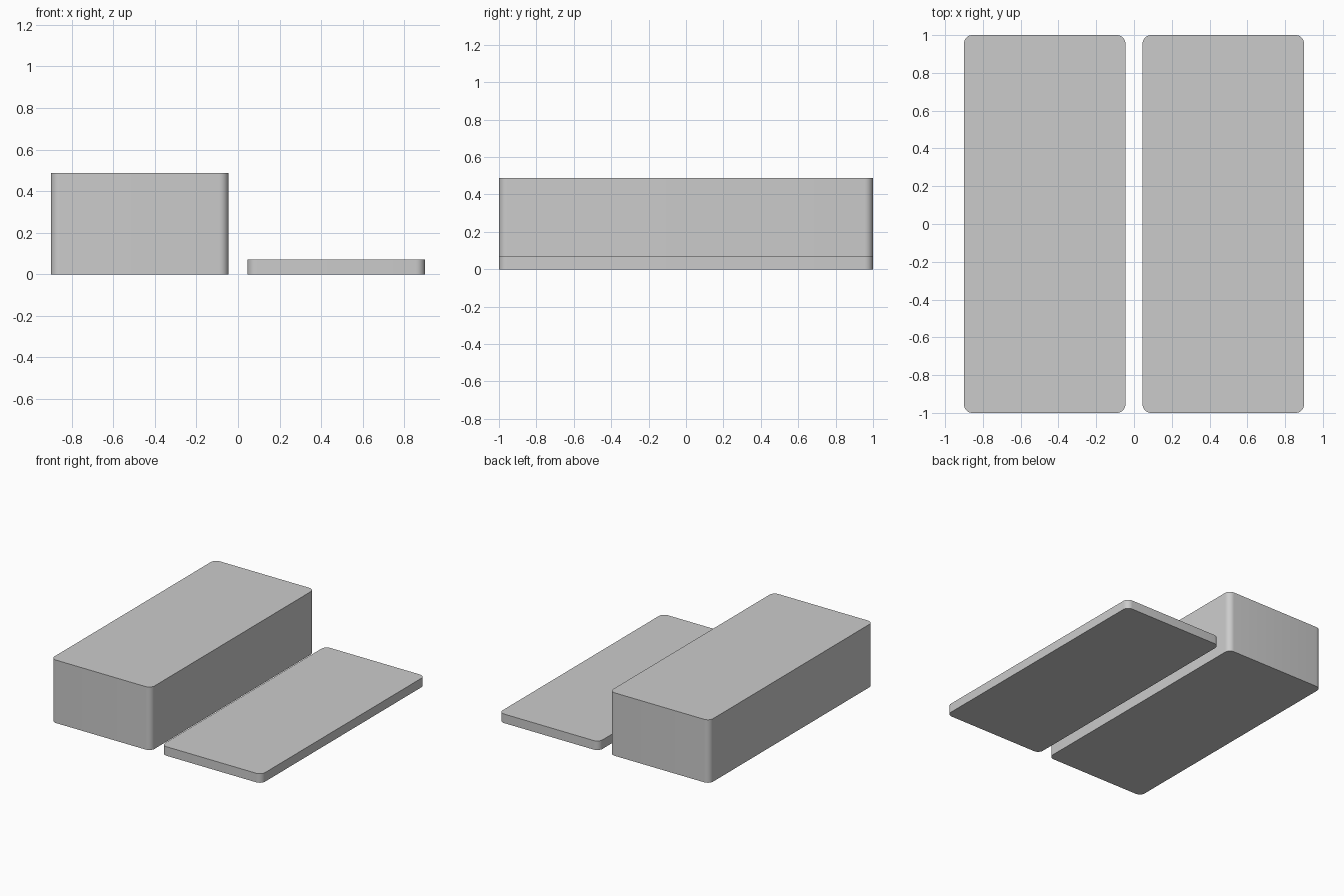
import bpy
import bmesh
import math

if "Cube" in bpy.data.objects:
    bpy.data.objects.remove(bpy.data.objects["Cube"])

grey = bpy.data.materials.new("light_grey")
grey.diffuse_color = (0.6, 0.6, 0.6, 1)
grey.use_nodes = True
grey.node_tree.nodes["Principled BSDF"].inputs["Base Color"].default_value = grey.diffuse_color


def rounded_slab(name, x, width, length, height, radius=0.045, steps=8):
    """Upright block with rounded vertical corners, standing on the ground."""
    bm = bmesh.new()
    outline = []
    for i, (sx, sy) in enumerate([(1, 1), (-1, 1), (-1, -1), (1, -1)]):
        cx, cy = sx * (width / 2 - radius), sy * (length / 2 - radius)
        for k in range(steps + 1):
            a = math.pi / 2 * (i + k / steps)
            outline.append(bm.verts.new((cx + radius * math.cos(a),
                                         cy + radius * math.sin(a), 0)))
    base = bm.faces.new(outline)
    top = bmesh.ops.extrude_face_region(bm, geom=[base], use_keep_orig=True)
    bmesh.ops.translate(bm, vec=(0, 0, height),
                        verts=[v for v in top["geom"] if isinstance(v, bmesh.types.BMVert)])
    bmesh.ops.recalc_face_normals(bm, faces=bm.faces)
    mesh = bpy.data.meshes.new(name)
    bm.to_mesh(mesh)
    bm.free()
    mesh.materials.append(grey)
    obj = bpy.data.objects.new(name, mesh)
    obj.location.x = x
    bpy.context.collection.objects.link(obj)
    bpy.ops.object.select_all(action='DESELECT')
    obj.select_set(True)
    bpy.context.view_layer.objects.active = obj
    bpy.ops.object.shade_smooth_by_angle(angle=math.radians(30))
    return obj


# Tall box body on the left, thin lid lying beside it on the right
rounded_slab("box_body", -0.473, 0.855, 2.0, 0.487)
rounded_slab("box_lid", 0.473, 0.855, 2.0, 0.07)
